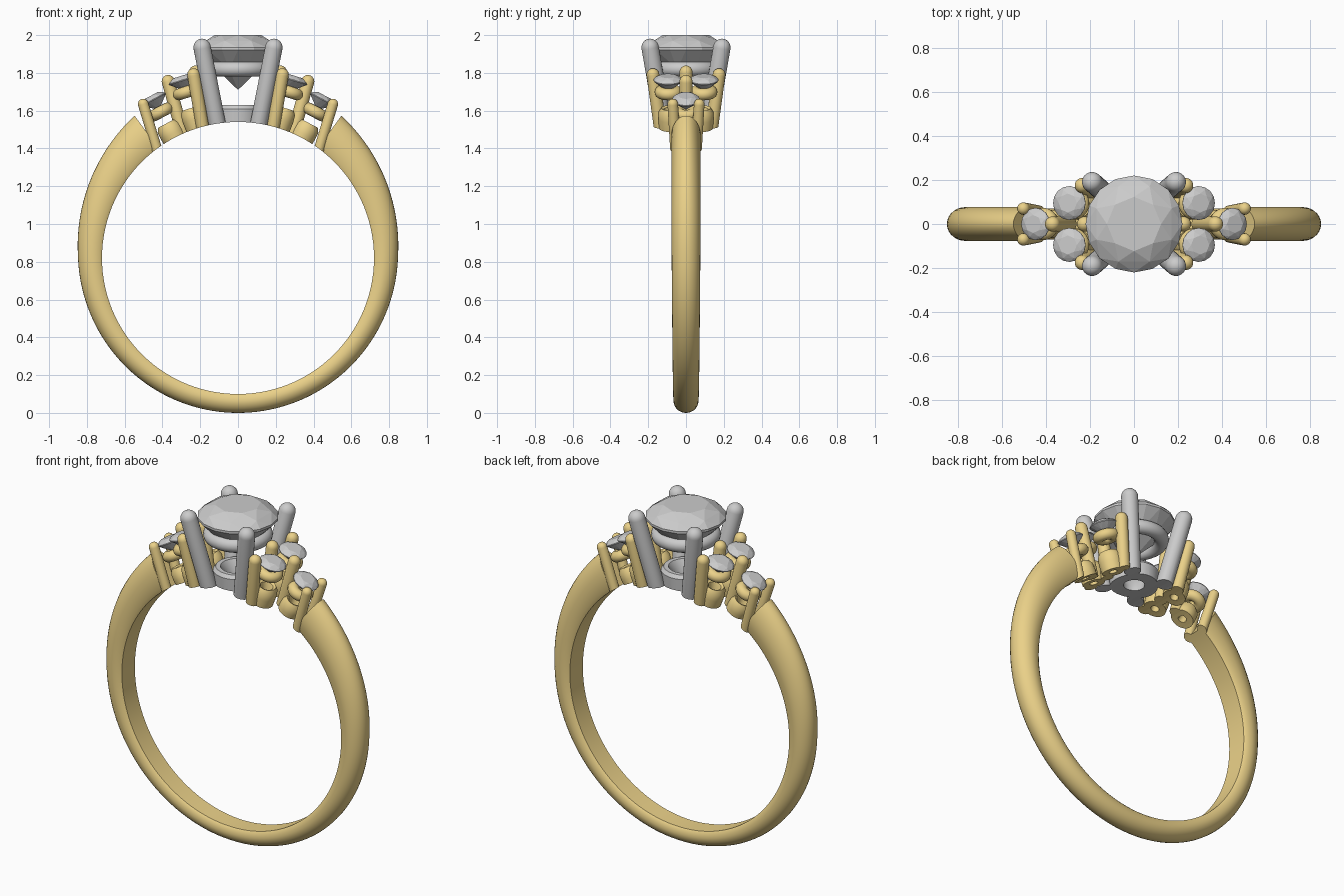
import bpy, bmesh
from math import sin, cos, pi, radians
from mathutils import Vector, Matrix

if "Cube" in bpy.data.objects:
    bpy.data.objects.remove(bpy.data.objects["Cube"])

ZC, RI = 0.82, 0.72          # finger hole centre height and radius
gold = bpy.data.materials.new("gold")
gold.diffuse_color = (0.83, 0.64, 0.25, 1)
gold.use_nodes = True
gold.node_tree.nodes["Principled BSDF"].inputs["Base Color"].default_value = gold.diffuse_color


def finish(bm, name, mat=None, smooth=True):
    bmesh.ops.remove_doubles(bm, verts=bm.verts, dist=1e-5)
    bmesh.ops.recalc_face_normals(bm, faces=bm.faces)
    me = bpy.data.meshes.new(name)
    bm.to_mesh(me)
    bm.free()
    ob = bpy.data.objects.new(name, me)
    bpy.context.collection.objects.link(ob)
    if mat:
        me.materials.append(mat)
    bpy.ops.object.select_all(action='DESELECT')
    ob.select_set(True)
    bpy.context.view_layer.objects.active = ob
    if smooth:
        bpy.ops.object.shade_smooth_by_angle(angle=radians(35))
    return ob


def frame(pos, axis):
    return Matrix.Translation(pos) @ Vector(axis).to_track_quat('Z', 'Y').to_matrix().to_4x4()


def skin(bm, rings, wrap_u, wrap_v):
    n, m = len(rings), len(rings[0])
    for i in range(n if wrap_u else n - 1):
        for j in range(m if wrap_v else m - 1):
            a, b = rings[i], rings[(i + 1) % n]
            bm.faces.new((a[j], b[j], b[(j + 1) % m], a[(j + 1) % m]))


def lathe(name, prof, M, mat=None, closed=False, seg=32, trim=False):
    bm = bmesh.new()
    rings = [[bm.verts.new(M @ Vector((r * cos(2 * pi * k / seg), r * sin(2 * pi * k / seg), h)))
              for r, h in prof] for k in range(seg)]
    skin(bm, rings, True, closed)
    ob = finish(bm, name, mat)
    if trim:
        mod = ob.modifiers.new("trim", 'BOOLEAN')
        mod.operation, mod.object, mod.solver = 'DIFFERENCE', cutter, 'EXACT'
        bpy.ops.object.modifier_apply(modifier="trim")
    return ob


def prong(name, top, bottom, r, mat=None):
    top, bottom = Vector(top), Vector(bottom)
    d = top - bottom
    L = d.length
    prof = [(0, -0.04), (r, -0.04)]
    prof += [(r * cos(a * pi / 12), L + r * sin(a * pi / 12)) for a in range(6)] + [(0, L + r)]
    lathe(name, prof, frame(bottom, d), mat, seg=24, trim=True)


def torus(name, R, r, M, mat=None, trim=False):
    lathe(name, [(R + r * cos(a * pi / 8), r * sin(a * pi / 8)) for a in range(16)],
          M, mat, True, 40, trim)


def gem(name, R, crown, pav, M, n=8):
    # brilliant cut: hull of table, star, girdle and pavilion rings
    bm = bmesh.new()
    for r, h, k, off in ((.56, crown, n, 0), (.84, crown * .6, n, .5), (1, .04 * R, 2 * n, 0),
                         (1, -.02 * R, 2 * n, 0), (.55, -pav * .5, n, .5)):
        for i in range(k):
            a = 2 * pi * (i + off) / k
            bm.verts.new(M @ Vector((R * r * cos(a), R * r * sin(a), h)))
    bm.verts.new(M @ Vector((0, 0, -pav)))
    bmesh.ops.convex_hull(bm, input=bm.verts)
    bmesh.ops.dissolve_limit(bm, angle_limit=0.02, verts=bm.verts, edges=bm.edges)
    finish(bm, name, smooth=False)


# finger-hole cutter
bpy.ops.mesh.primitive_cylinder_add(vertices=160, radius=RI, depth=1, location=(0, 0, ZC),
                                    rotation=(pi / 2, 0, 0))
cutter = bpy.context.object
cutter.name = "finger_hole_cutter"
cutter.hide_render = True

# tapered band, open at the top
bm = bmesh.new()
section = [(.8, 0), (.93, .1)] + [(cos(a * pi / 14), .36 + .64 * sin(a * pi / 14)) for a in range(15)] \
    + [(-.93, .1), (-.8, 0)]
rings = []
for i in range(121):
    p = -144 + 288 * i / 120
    t = abs(p) / 90                      # 0 at the bottom, 1 at the sides
    thick = .1 + .027 * t ** 2 + (.042 * ((t - 1) / .6) ** 1.3 if t > 1 else 0)
    w = .066 + .01 * min(t, 1.2)
    a = radians(p)
    rings.append([bm.verts.new(((RI + thick * v) * sin(a), w * u, ZC - (RI + thick * v) * cos(a)))
                  for u, v in section])
skin(bm, rings, False, True)
bm.faces.new(rings[0])
bm.faces.new(rings[-1])
finish(bm, "band", gold)

# centre stone and its setting
gem("centre_stone", .22, .075, .215, frame((0, 0, 1.925), (0, 0, 1)))
torus("centre_seat", .148, .04, frame((0, 0, 1.82), (0, 0, 1)))
lathe("centre_base", [(.05, -.06), (.125, -.06), (.135, .08), (.12, .1), (.095, .1), (.06, .04)],
      frame((0, 0, 1.53), (0, 0, 1)), None, True, 48, True)
for sx in (-1, 1):
    for sy in (-1, 1):
        prong("centre_prong", (sx * .19, sy * .19, 1.935), (sx * .105, sy * .115, 1.5), .046)

# side clusters: two inner stones and one outer stone per side
for s in (-1, 1):
    for name, ang, y, R, r_gem, r_seat, r_base in (
            ("inner_stone", 17.3, .095, .077, .985, .92, .79),
            ("inner_stone", 17.3, -.095, .077, .985, .92, .79),
            ("outer_stone", 28, 0, .073, .95, .875, .765)):
        d = Vector((s * sin(radians(ang)), 0, cos(radians(ang))))
        at = lambda r, yy: frame(Vector((0, yy, ZC)) + d * r, d)
        gem(name, R, .025, .06, at(r_gem, y))
        torus(name + "_seat", .042, .031, at(r_seat, y * .98), gold)
        lathe(name + "_base", [(.022, -.1), (.06, -.1), (.066, -.02), (.064, .02), (.05, .042),
                               (.036, .035), (.025, 0)],
              at(r_base, y * .85), gold, True, 32, True)
    prong("inside_prong", (s * .225, 0, 1.805), (s * .185, 0, 1.5), .034, gold)
    prong("shared_prong", (s * .37, 0, 1.755), (s * .29, 0, 1.47), .034, gold)
    for sy in (-1, 1):
        prong("corner_prong", (s * .235, sy * .175, 1.79), (s * .185, sy * .135, 1.5), .034, gold)
        prong("outer_prong", (s * .502, sy * .07, 1.635), (s * .425, sy * .055, 1.38), .028, gold)

bpy.data.objects.remove(cutter)
